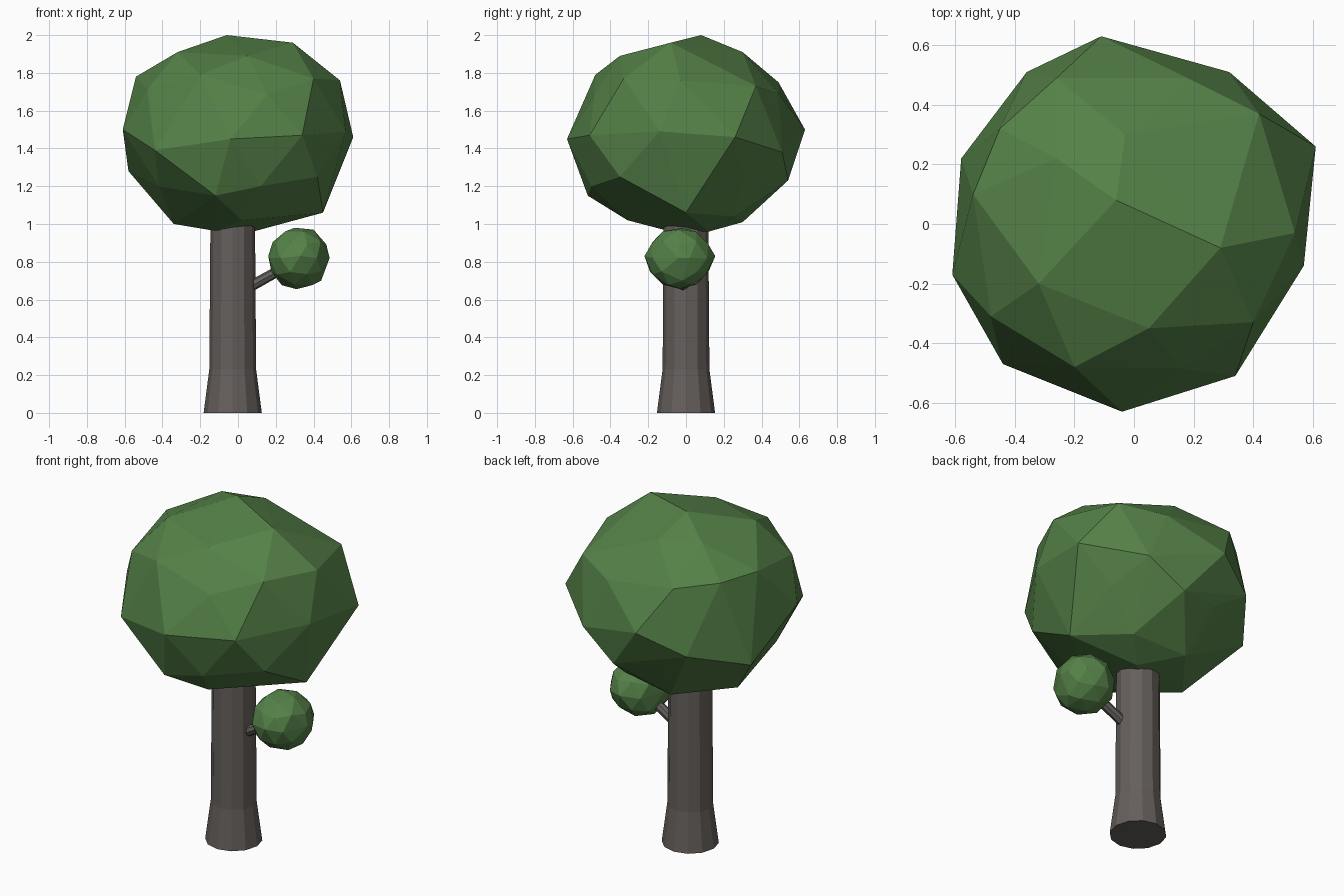
import bpy
import bmesh
import math
import random
from mathutils import Vector

default_cube = bpy.data.objects.get("Cube")
if default_cube:
    bpy.data.objects.remove(default_cube, do_unlink=True)


def make_material(name, colour):
    material = bpy.data.materials.new(name)
    material.use_nodes = True
    material.diffuse_color = (*colour, 1)
    shader = material.node_tree.nodes["Principled BSDF"]
    shader.inputs["Base Color"].default_value = (*colour, 1)
    shader.inputs["Roughness"].default_value = 0.9
    return material


leaf_green = make_material("leaf green", (0.09, 0.22, 0.064))
bark_brown = make_material("bark brown", (0.13, 0.115, 0.107))


def add_object(name, bm, material):
    bmesh.ops.recalc_face_normals(bm, faces=bm.faces[:])
    mesh = bpy.data.meshes.new(name)
    bm.to_mesh(mesh)
    bm.free()
    mesh.materials.append(material)
    obj = bpy.data.objects.new(name, mesh)
    bpy.context.scene.collection.objects.link(obj)
    return obj


def tapered_tube(name, rings, sides, material):
    """Skin a tube through (centre, radius) rings and cap both ends."""
    bm = bmesh.new()
    axis = (rings[-1][0] - rings[0][0]).normalized()
    turn = Vector((0, 0, 1)).rotation_difference(axis)
    loops = []
    for centre, radius in rings:
        loop = []
        for i in range(sides):
            angle = math.tau * i / sides
            offset = Vector((math.cos(angle), math.sin(angle), 0)) * radius
            loop.append(bm.verts.new(centre + turn @ offset))
        loops.append(loop)
    for low, high in zip(loops, loops[1:]):
        for i in range(sides):
            j = (i + 1) % sides
            bm.faces.new((low[i], low[j], high[j], high[i]))
    bm.faces.new(loops[0][::-1])
    bm.faces.new(loops[-1])
    return add_object(name, bm, material)


def faceted_foliage(name, centre, radii, corners, spacing, jitter, seed):
    """Hull of a rough low-poly ball, with chosen corners pulled outward."""
    rng = random.Random(seed)
    ball = bmesh.new()
    bmesh.ops.create_icosphere(ball, subdivisions=2, radius=1)
    corners = [Vector(c) for c in corners]
    points = list(corners)
    for vert in ball.verts:
        scale = 1 + rng.uniform(-jitter, jitter)
        point = centre + Vector(c * r * scale for c, r in zip(vert.co, radii))
        if all((point - c).length > spacing for c in corners):
            points.append(point)
    ball.free()
    bm = bmesh.new()
    for point in points:
        bm.verts.new(point)
    bmesh.ops.convex_hull(bm, input=bm.verts[:])
    loose = [v for v in bm.verts if not v.link_faces]
    bmesh.ops.delete(bm, geom=loose, context="VERTS")
    return add_object(name, bm, leaf_green)


# Trunk with a flared foot, its top hidden in the crown
trunk_rings = [(Vector((-0.028, 0, z)), r)
               for z, r in ((0, 0.154), (0.23, 0.124), (1.15, 0.117))]
tapered_tube("trunk", trunk_rings, 12, bark_brown)

# Side branch
branch_rings = [(Vector((0.02, -0.01, 0.645)), 0.03),
                (Vector((0.32, -0.03, 0.81)), 0.026)]
tapered_tube("side_branch", branch_rings, 8, bark_brown)

# Main crown, shaped by its most prominent corners
crown_corners = [
    # top
    (-0.06, 0.08, 2), (0.29, -0.08, 1.96), (-0.32, -0.2, 1.91),
    (0.05, -0.35, 1.89), (-0.03, 0.3, 1.91), (-0.26, 0.22, 1.92),
    # shoulders
    (0.54, -0.03, 1.76), (0.42, 0.37, 1.73), (-0.2, -0.48, 1.79),
    (0.4, -0.33, 1.77), (-0.54, 0.1, 1.78), (0.18, 0.49, 1.69),
    (-0.45, 0.32, 1.77), (-0.26, 0.49, 1.75), (-0.48, -0.31, 1.71),
    # widest belt
    (0.61, 0.26, 1.46), (0.57, -0.14, 1.49), (0.34, -0.51, 1.47),
    (-0.04, -0.63, 1.45), (-0.44, -0.47, 1.39), (-0.61, -0.17, 1.5),
    (-0.58, 0.22, 1.28), (-0.11, 0.63, 1.5), (0.32, 0.51, 1.38),
    (-0.36, 0.51, 1.38),
    # underside
    (-0.12, -0.52, 1.15), (0.12, -0.5, 1.2), (0.42, -0.35, 1.25),
    (0.45, 0, 1.06), (0.1, 0.54, 1.23), (-0.42, -0.25, 1.2),
    (-0.34, 0, 1), (-0.11, 0.3, 1.01), (0.22, 0.26, 1.04),
    (0.08, 0.12, 0.96), (-0.13, -0.1, 0.965), (0.02, -0.31, 1.02),
]
faceted_foliage("crown", Vector((0, 0, 1.47)), (0.56, 0.57, 0.48),
                crown_corners, 0.22, 0, 4)

# Small leaf ball at the end of the branch
small_corners = [
    (0.3, -0.02, 0.98), (0.4, -0.04, 0.97), (0.485, -0.04, 0.82),
    (0.16, -0.03, 0.83), (0.31, -0.03, 0.655), (0.44, -0.02, 0.7),
    (0.33, -0.22, 0.83), (0.33, 0.155, 0.83),
]
faceted_foliage("small_leaf_ball", Vector((0.322, -0.035, 0.82)),
                (0.167, 0.18, 0.165), small_corners, 0.06, 0.03, 7)
